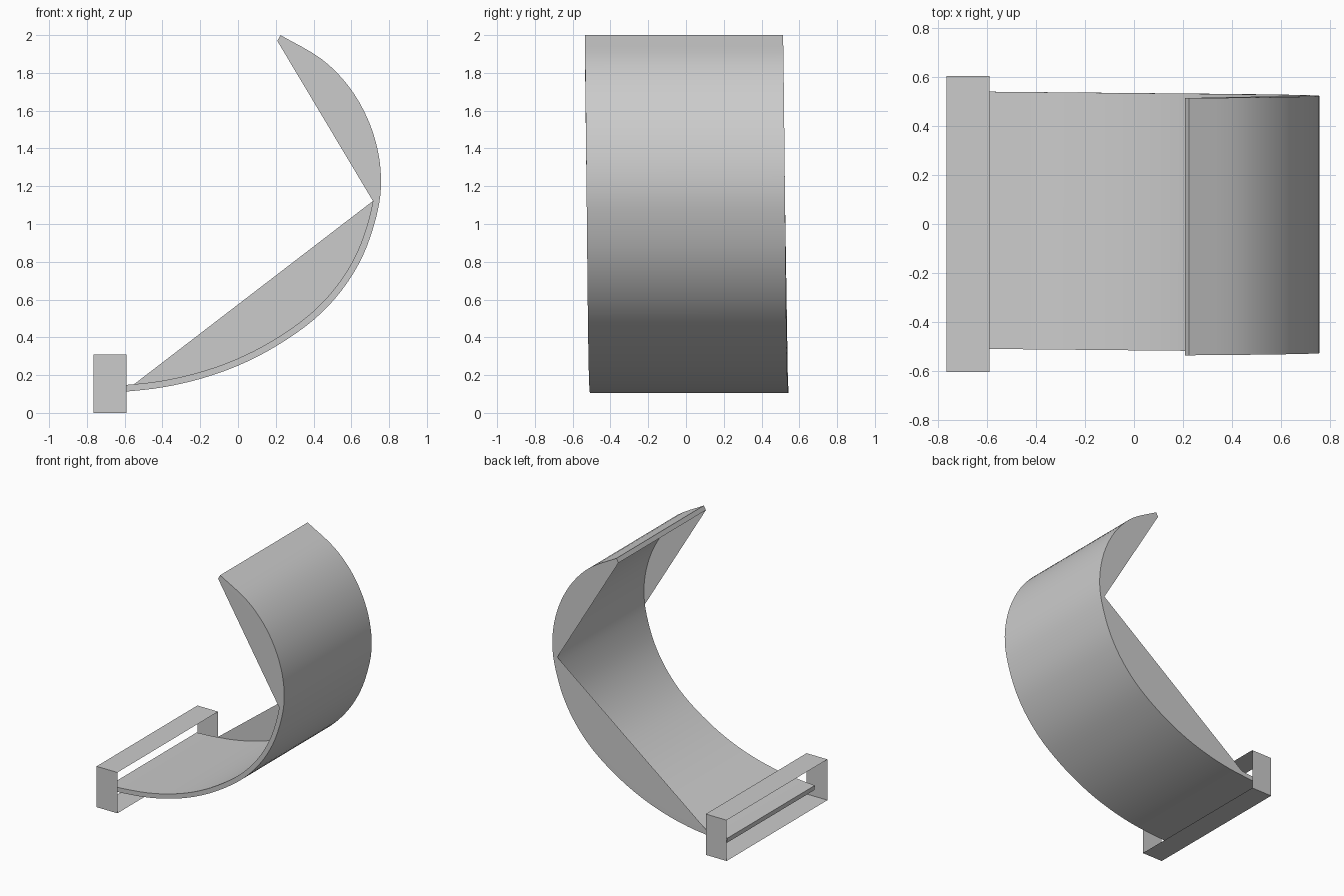
import bpy, bmesh
from mathutils import Vector

if "Cube" in bpy.data.objects:
    bpy.data.objects.remove(bpy.data.objects["Cube"])

# outer profile of the strap in x, z
PROFILE = [(-.725, .104), (-.59, .113), (-.4, .135), (-.2, .18), (0, .25), (.2, .352),
           (.4, .492), (.55, .65), (.66, .83), (.73, 1.03), (.757, 1.2), (.742, 1.38),
           (.685, 1.56), (.585, 1.73), (.44, 1.875), (.225, 2.0)]
THICK = .035
STEPS = 4


def smooth_path(points):
    p = [Vector(q) for q in points]
    p = [2 * p[0] - p[1]] + p + [2 * p[-1] - p[-2]]
    out = []
    for a, b, c, d in zip(p, p[1:], p[2:], p[3:]):
        for i in range(STEPS):
            t = i / STEPS
            out.append(.5 * (2 * b + (c - a) * t + (2 * a - 5 * b + 4 * c - d) * t**2
                             + (3 * b - a - 3 * c + d) * t**3))
    return out + [p[-2]]


def finish(bm, name, recalc=True):
    if recalc:
        bmesh.ops.recalc_face_normals(bm, faces=bm.faces)
    mesh = bpy.data.meshes.new(name)
    bm.to_mesh(mesh)
    bm.free()
    obj = bpy.data.objects.new(name, mesh)
    bpy.context.collection.objects.link(obj)
    return obj


outer = smooth_path(PROFILE)
n = len(outer)
inner = []
for i, p in enumerate(outer):
    t = (outer[min(i + 1, n - 1)] - outer[max(i - 1, 0)]).normalized()
    inner.append(p + Vector((-t.y, t.x)) * THICK)


def place(p, i, side):
    # the strap skews slightly sideways along its length
    y = side * .525 + .017 - .028 * i / (n - 1)
    return (p.x, y, p.y)


# curved strap
bm = bmesh.new()
rings = [[bm.verts.new(place(p, i, s)) for p, s in
          ((outer[i], -1), (outer[i], 1), (inner[i], 1), (inner[i], -1))] for i in range(n)]
for a, b in zip(rings, rings[1:]):
    for k in range(4):
        m = (k + 1) % 4
        bm.faces.new((a[k], a[m], b[m], b[k]))
bm.faces.new(rings[0])
bm.faces.new(rings[-1])
strap = finish(bm, "strap")
bpy.context.view_layer.objects.active = strap
strap.select_set(True)
bpy.ops.object.shade_smooth_by_angle()

# flat side webs spanning the inside of the curve
first = min(range(n), key=lambda i: (inner[i] - Vector((-.55, .15))).length)
mid = min(range(n), key=lambda i: (inner[i] - Vector((.72, 1.1))).length)


def side_web(name, start, end, side):
    bm = bmesh.new()
    vs = [bm.verts.new(place(inner[i], i, side)) for i in range(start, end + 1)]
    face = bm.faces.new(vs)
    face.normal_update()
    if face.normal.y * side < 0:
        face.normal_flip()
    finish(bm, name, False)


side_web("lower_back_web", first, mid, 1)
side_web("upper_back_web", mid, n - 1, 1)
side_web("upper_front_web", mid, n - 1, -1)

# open rectangular buckle loop
bm = bmesh.new()
corners = [(-.605, 0), (.605, 0), (.605, .31), (-.605, .31)]
left = [bm.verts.new((-.765, y, z)) for y, z in corners]
right = [bm.verts.new((-.59, y, z)) for y, z in corners]
for k in range(4):
    m = (k + 1) % 4
    bm.faces.new((left[k], left[m], right[m], right[k]))
finish(bm, "buckle_loop")
